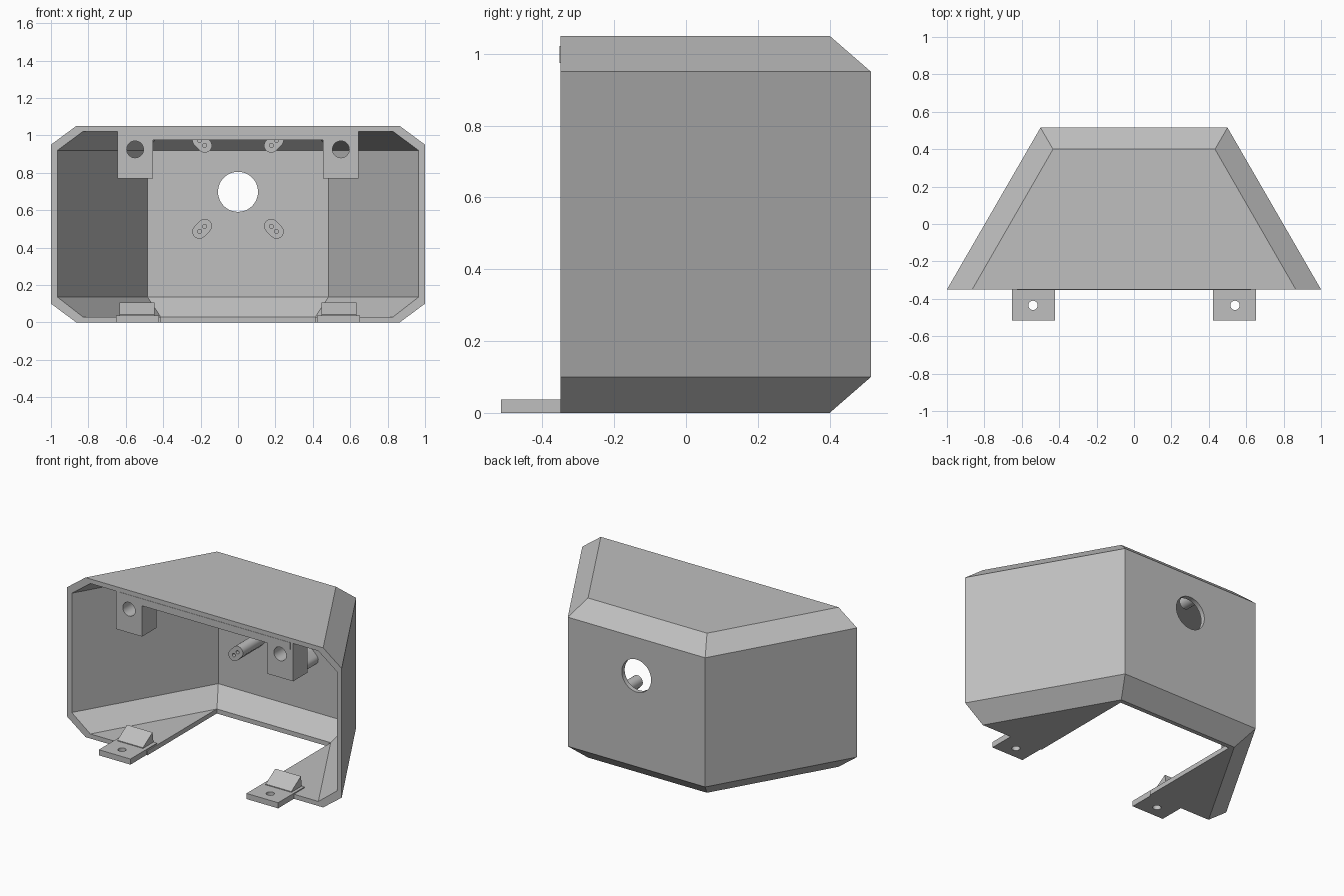
import bpy, bmesh, math
from mathutils import Matrix, Vector

if "Cube" in bpy.data.objects:
    bpy.data.objects.remove(bpy.data.objects["Cube"])

grey = bpy.data.materials.new("plain grey")
grey.diffuse_color = (0.52, 0.52, 0.52, 1)
grey.use_nodes = True
grey.node_tree.nodes["Principled BSDF"].inputs["Base Color"].default_value = grey.diffuse_color


def make(name, bm):
    bmesh.ops.recalc_face_normals(bm, faces=bm.faces)
    me = bpy.data.meshes.new(name)
    bm.to_mesh(me)
    bm.free()
    me.materials.append(grey)
    ob = bpy.data.objects.new(name, me)
    bpy.context.collection.objects.link(ob)
    return ob


def prism(name, pts, axis, a, b):
    """Extrude a 2D outline along x, y or z; outline uses the other two axes in order."""
    bm = bmesh.new()

    def at(p, d):
        c = list(p)
        c.insert("xyz".index(axis), d)
        return bm.verts.new(c)
    lo, hi = [at(p, a) for p in pts], [at(p, b) for p in pts]
    bm.faces.new(lo)
    bm.faces.new(hi)
    n = len(pts)
    for i in range(n):
        j = (i + 1) % n
        bm.faces.new((lo[i], lo[j], hi[j], hi[i]))
    return make(name, bm)


def rect(u0, u1, v0, v1):
    return [(u0, v0), (u1, v0), (u1, v1), (u0, v1)]


def circle(u, v, r, n=32):
    return [(u + r * math.cos(2 * math.pi * i / n), v + r * math.sin(2 * math.pi * i / n))
            for i in range(n)]


def cut(ob, *cutters):
    """Subtract the cutters, bake the result and delete them."""
    for c in cutters:
        m = ob.modifiers.new("cut", 'BOOLEAN')
        m.operation, m.solver, m.object = 'DIFFERENCE', 'EXACT', c
    bpy.context.view_layer.update()
    ev = ob.evaluated_get(bpy.context.evaluated_depsgraph_get())
    me = bpy.data.meshes.new_from_object(ev)
    ob.modifiers.clear()
    ob.data = me
    for c in cutters:
        bpy.data.objects.remove(c)


def smooth(ob):
    bpy.ops.object.select_all(action='DESELECT')
    ob.select_set(True)
    bpy.context.view_layer.objects.active = ob
    bpy.ops.object.shade_smooth_by_angle(angle=math.radians(30))


# Housing: outer and inner skins of four trapezoid levels, joined at the open front
FRONT = -0.35
OUTER = [(0, .865, .433, .40), (.10, 1, .5, .515), (.95, 1, .5, .515), (1.05, .865, .433, .40)]
INNER = [(.03, .83, .414, .372), (.135, .965, .483, .485),
         (.92, .965, .483, .485), (1.02, .83, .414, .372)]
bm = bmesh.new()
rims = []
for levels in (OUTER, INNER):
    rows = [[bm.verts.new(p) for p in ((-xf, FRONT, z), (-xb, yb, z), (xb, yb, z), (xf, FRONT, z))]
            for z, xf, xb, yb in levels]
    for lo, hi in zip(rows, rows[1:]):
        for i in range(3):
            bm.faces.new((lo[i], lo[i + 1], hi[i + 1], hi[i]))
    bm.faces.new(rows[0])
    bm.faces.new(rows[-1])
    rims.append([r[0] for r in rows] + [r[3] for r in reversed(rows)])
for i in range(8):
    j = (i + 1) % 8
    bm.faces.new((rims[0][i], rims[0][j], rims[1][j], rims[1][i]))
housing = make("housing", bm)
cut(housing,
    prism("floor_cutter", rect(-.415, .415, -.6, .372), 'z', -.1, .06),
    prism("cable_hole_cutter", circle(0, .698, .107, 48), 'y', .3, .7))
smooth(housing)

# Front lip under the roof
prism("front_lip", rect(-.625, .625, .975, 1.021), 'y', -.352, -.325)


def bevel_y(z):
    """Depth inside the back wall, following the upper bevel."""
    return .50 if z < .935 else .50 - (z - .935) * 1.15


for side, s in (("left", -1), ("right", 1)):
    # Hanging mount block with a through hole
    block = prism(side + "_mount_block", rect(s * .55 - .095, s * .55 + .095, .77, 1.03),
                  'y', -.348, -.20)
    cut(block, prism("block_cutter", circle(s * .55, .925, .045), 'y', -.5, 0))
    smooth(block)

    # Foot tab with screw hole, and the wedge behind it
    tab = prism(side + "_foot_tab", rect(s * .5375 - .115, s * .5375 + .115, -.515, -.24),
                'z', 0, .037)
    cut(tab, prism("tab_cutter", circle(s * .54, -.435, .025, 24), 'z', -.1, .1))
    smooth(tab)
    prism(side + "_foot_wedge", [(-.35, .03), (-.35, .042), (-.25, .105), (-.24, .03)],
          'x', s * .54 - .093, s * .54 + .093)

    # Slanted capsule-shaped standoffs with two pilot holes each
    for level, z, t in (("lower", .50, 1), ("upper", .96, -1)):
        d = Vector((-s, t)).normalized()
        ang = math.atan2(d.y, d.x)
        c = Vector((s * .192, z))
        pts = []
        for k in range(2):
            o = c + d * .021 * (1 - 2 * k)
            for i in range(13):
                a = ang - math.pi / 2 + math.pi * (i / 12 + k)
                pts.append((o.x + .038 * math.cos(a), o.y + .038 * math.sin(a)))
        post = prism(side + "_" + level + "_standoff", pts, 'y', .25, .5)
        for v in post.data.vertices:
            if v.co.y > .4:
                v.co.y = bevel_y(v.co.z)
        cut(post, *[prism("pilot_cutter", circle(*(c + d * k), .011, 16), 'y', .2, .33)
                    for k in (-.019, .019)])
        smooth(post)
